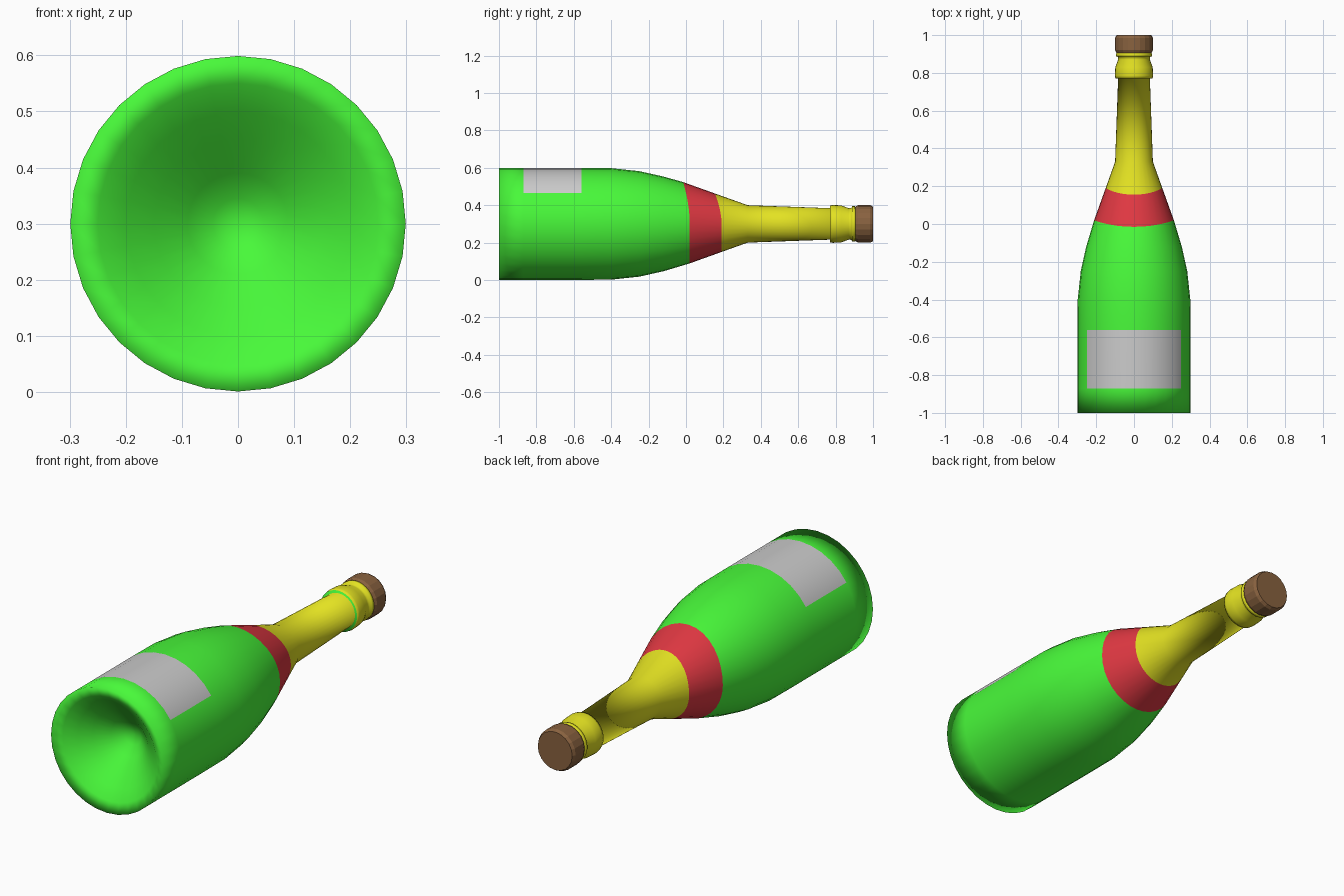
import bpy, bmesh
from math import sin, cos, pi, radians

if "Cube" in bpy.data.objects:
    bpy.data.objects.remove(bpy.data.objects["Cube"])

AXIS_Z = 0.3


def material(name, rgb):
    m = bpy.data.materials.new(name)
    m.diffuse_color = (*rgb, 1)
    m.use_nodes = True
    m.node_tree.nodes["Principled BSDF"].inputs["Base Color"].default_value = m.diffuse_color
    return m


green = material("green_glass", (0.065, 0.95, 0.042))
red = material("red_band", (0.75, 0.04, 0.055))
yellow = material("yellow_foil", (0.77, 0.76, 0.016))
brown = material("cork_brown", (0.25, 0.122, 0.05))
grey = material("label_grey", (0.8, 0.8, 0.8))


def lathe(name, profile, sides, mats, pick, dip=lambda i, a: (0, 0)):
    """Revolve (radius, y) points about the y axis; r = 0 makes a pole."""
    bm = bmesh.new()
    rings = []
    for i, (r, y) in enumerate(profile):
        if r == 0:
            rings.append([bm.verts.new((0, y, AXIS_Z))] * sides)
            continue
        ring = []
        for k in range(sides):
            a = 2 * pi * k / sides
            dr, dy = dip(i, a)
            ring.append(bm.verts.new(((r + dr) * sin(a), y + dy, AXIS_Z + (r + dr) * cos(a))))
        rings.append(ring)
    for i in range(len(rings) - 1):
        for k in range(sides):
            n = (k + 1) % sides
            quad = [rings[i][k], rings[i][n], rings[i + 1][n], rings[i + 1][k]]
            f = bm.faces.new(list(dict.fromkeys(quad)))
            f.material_index = pick(i, k)
    bmesh.ops.recalc_face_normals(bm, faces=bm.faces)
    me = bpy.data.meshes.new(name)
    bm.to_mesh(me)
    bm.free()
    for m in mats:
        me.materials.append(m)
    ob = bpy.data.objects.new(name, me)
    bpy.context.collection.objects.link(ob)
    return ob


def smooth(ob, degrees):
    bpy.ops.object.select_all(action='DESELECT')
    ob.select_set(True)
    bpy.context.view_layer.objects.active = ob
    bpy.ops.object.shade_smooth_by_angle(angle=radians(degrees))


# Bottle: hollow base, body, shoulder, neck, ring and lip
profile = [
    (0, -0.79), (0.045, -0.803), (0.09, -0.84), (0.15, -0.897), (0.2, -0.938),
    (0.25, -0.98), (0.299, -1.0),
    (0.299, -0.87), (0.299, -0.56), (0.298, -0.4), (0.282, -0.25), (0.253, -0.12),
    (0.211, 0.02), (0.15, 0.19), (0.1, 0.33), (0.084, 0.773),
    (0.098, 0.769), (0.101, 0.785), (0.099, 0.83), (0.084, 0.87),
    (0.085, 0.885), (0.095, 0.888), (0.095, 0.903), (0.085, 0.908), (0, 0.908),
]
LABEL, BAND_START, BAND_END, STEP = 7, 12, 13, 15


def bottle_material(i, k):
    if i == LABEL and (k < 5 or k >= 27):
        return 3
    if i < BAND_START or i == STEP:
        return 0
    return 1 if i < BAND_END else 2


def collar_dip(i, a):
    # The collar band sags towards the base on the label side
    if i not in (BAND_START, BAND_END):
        return 0, 0
    dy = -0.035 * max(0, cos(a)) ** 2
    return -0.355 * dy, dy


bottle = lathe("bottle", profile, 32, [green, red, yellow, grey], bottle_material, collar_dip)
smooth(bottle, 130)

# Cork with chamfered ends
cork = lathe("cork", [(0, 0.905), (0.092, 0.905), (0.1, 0.92), (0.1, 0.985), (0.092, 1.0), (0, 1.0)],
             20, [brown], lambda i, k: 0)
smooth(cork, 15)
